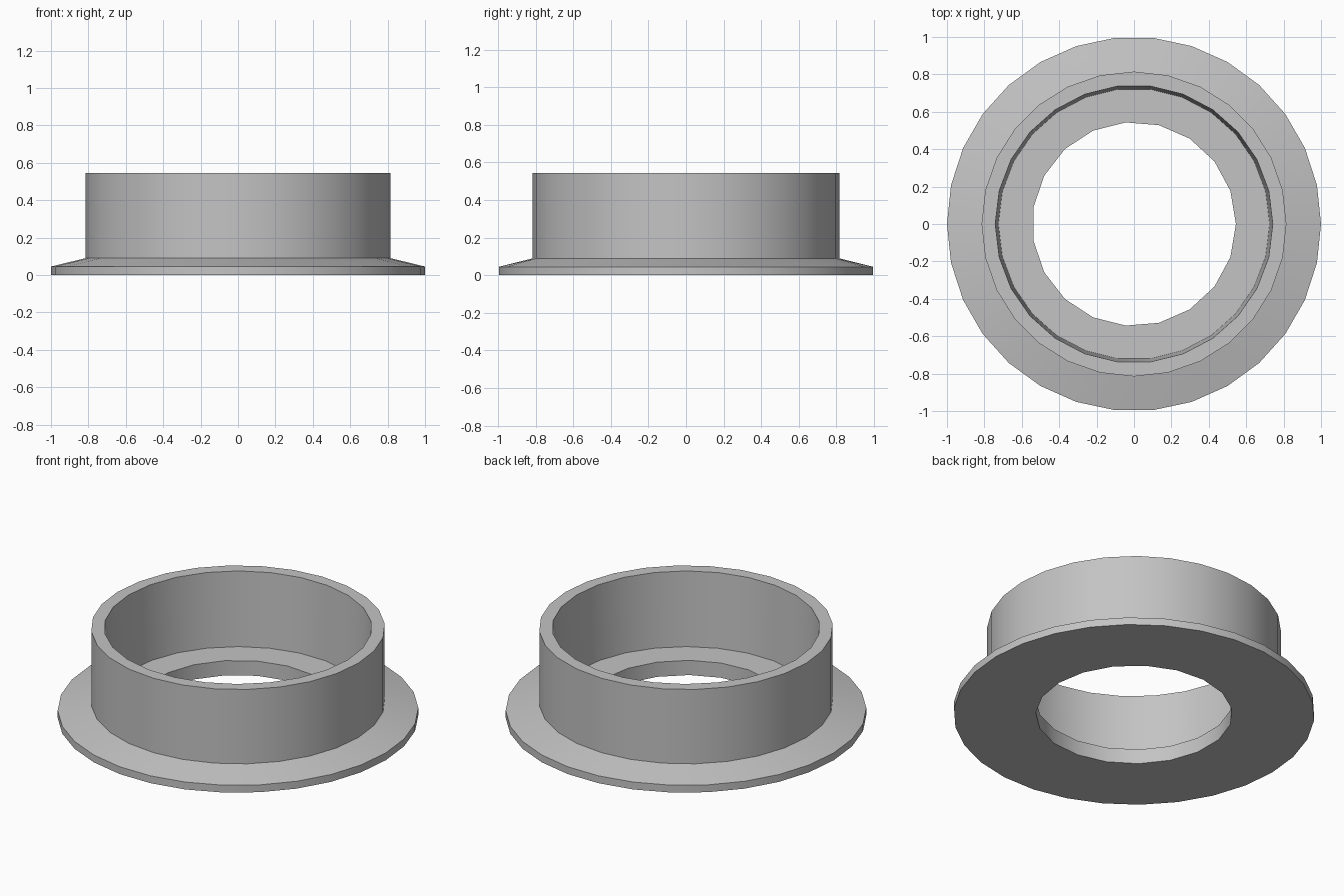
import bpy
import bmesh
import math

cube = bpy.data.objects.get("Cube")
if cube:
    bpy.data.objects.remove(cube, do_unlink=True)

# Single grey material
grey = bpy.data.materials.new("plain_grey")
grey.use_nodes = True
colour = (0.55, 0.55, 0.55, 1)
grey.diffuse_color = colour
grey.node_tree.nodes["Principled BSDF"].inputs["Base Color"].default_value = colour


def ring(bm, radius, z, sides):
    """Circle of vertices starting on +x."""
    step = math.tau / sides
    return [bm.verts.new((radius * math.cos(i * step), radius * math.sin(i * step), z))
            for i in range(sides)]


def join(bm, a, b):
    """Close the band between two rings, whose side counts may differ."""
    n, m = len(a), len(b)
    if n == m:
        for i in range(n):
            k = (i + 1) % n
            bm.faces.new((a[i], a[k], b[k], b[i]))
        return
    i = j = 0
    while i < n or j < m:
        if j == m or (i < n and (i + 0.5) / n <= (j + 0.5) / m):
            bm.faces.new((a[i % n], a[(i + 1) % n], b[j % m]))
            i += 1
        else:
            bm.faces.new((a[i % n], b[(j + 1) % m], b[j % m]))
            j += 1


# Cross-section: radius, height, sides
profile = [
    (1.0, 0.0, 30),      # flange foot
    (1.0, 0.045, 30),    # flange edge
    (0.815, 0.09, 28),   # foot of the collar
    (0.815, 0.545, 28),  # collar rim, outside
    (0.742, 0.545, 26),  # collar rim, inside
    (0.725, 0.09, 26),   # inner ledge
    (0.545, 0.09, 19),   # hole, upper edge
    (0.545, 0.0, 19),    # hole, lower edge
]

bm = bmesh.new()
rings = [ring(bm, *p) for p in profile]
for a, b in zip(rings, rings[1:] + rings[:1]):
    join(bm, a, b)
bmesh.ops.recalc_face_normals(bm, faces=bm.faces)

mesh = bpy.data.meshes.new("flanged_collar")
bm.to_mesh(mesh)
bm.free()
mesh.materials.append(grey)
collar = bpy.data.objects.new("flanged_collar", mesh)
bpy.context.collection.objects.link(collar)

bpy.ops.object.select_all(action='DESELECT')
collar.select_set(True)
bpy.context.view_layer.objects.active = collar
bpy.ops.object.shade_smooth_by_angle(angle=math.radians(30))
